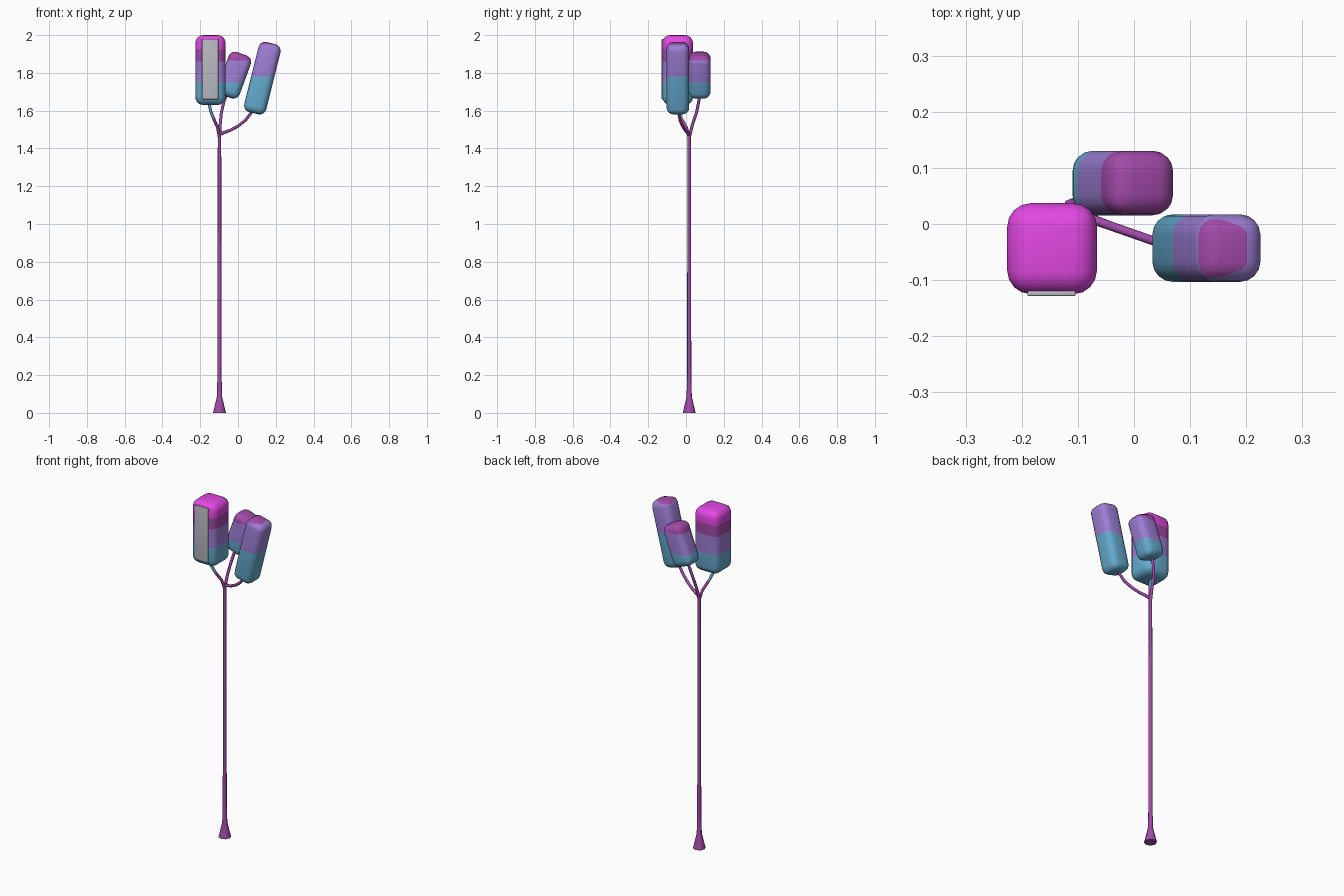
import bpy, bmesh, math
from mathutils import Matrix, Vector

if "Cube" in bpy.data.objects:
    bpy.data.objects.remove(bpy.data.objects["Cube"])


def material(name, r, g, b):
    lin = [((c / 255 + 0.055) / 1.055) ** 2.4 for c in (r, g, b)]
    m = bpy.data.materials.new(name)
    m.diffuse_color = (*lin, 1)
    m.use_nodes = True
    m.node_tree.nodes["Principled BSDF"].inputs["Base Color"].default_value = m.diffuse_color
    return m


BLUE = material("steel_blue", 102, 172, 208)
VIOLET = material("violet", 156, 126, 212)
PURPLE = material("dark_purple", 162, 74, 170)
MAGENTA = material("magenta", 226, 72, 226)
GREY = material("pale_grey", 186, 186, 196)


def finish(obj, angle=40):
    bpy.ops.object.select_all(action='DESELECT')
    obj.select_set(True)
    bpy.context.view_layer.objects.active = obj
    bpy.ops.object.shade_smooth_by_angle(angle=math.radians(angle))


def rounded_box(name, center, size, tilt, radius, mats, cuts):
    """Rounded box tilted about y, split into colour bands at world heights."""
    bm = bmesh.new()
    bmesh.ops.create_cube(bm, size=1)
    bmesh.ops.scale(bm, vec=size, verts=bm.verts)
    bmesh.ops.bevel(bm, geom=bm.edges[:], offset=radius, segments=4,
                    profile=0.5, affect='EDGES')
    bmesh.ops.transform(bm, verts=bm.verts, matrix=Matrix.Translation(center)
                        @ Matrix.Rotation(math.radians(tilt), 4, 'Y'))
    for z in cuts:
        bmesh.ops.bisect_plane(bm, geom=bm.verts[:] + bm.edges[:] + bm.faces[:],
                               plane_co=(0, 0, z), plane_no=(0, 0, 1))
    for f in bm.faces:
        f.material_index = sum(f.calc_center_median().z > z for z in cuts)
    me = bpy.data.meshes.new(name)
    bm.to_mesh(me)
    bm.free()
    for m in mats:
        me.materials.append(m)
    obj = bpy.data.objects.new(name, me)
    bpy.context.collection.objects.link(obj)
    finish(obj)
    return obj


def tube(name, points, mats, split=99):
    """Tapered tube through (x, y, z, radius) points."""
    cu = bpy.data.curves.new(name, 'CURVE')
    cu.dimensions = '3D'
    cu.bevel_depth = 1
    cu.bevel_resolution = 2
    cu.use_fill_caps = True
    sp = cu.splines.new('POLY')
    sp.points.add(len(points) - 1)
    for p, (x, y, z, r) in zip(sp.points, points):
        p.co = (x, y, z, 1)
        p.radius = r
    obj = bpy.data.objects.new(name, cu)
    bpy.context.collection.objects.link(obj)
    bpy.ops.object.select_all(action='DESELECT')
    obj.select_set(True)
    bpy.context.view_layer.objects.active = obj
    bpy.ops.object.convert(target='MESH')
    obj = bpy.context.view_layer.objects.active
    obj.data.materials.clear()
    for m in mats:
        obj.data.materials.append(m)
    for f in obj.data.polygons:
        f.material_index = int(f.center.z > split)
    finish(obj, 50)
    return obj


# Three pods with horizontal colour bands
rounded_box("large_pod", (-0.146, -0.044, 1.815), (0.16, 0.162, 0.37), 0, 0.042,
            [BLUE, VIOLET, PURPLE, MAGENTA], [1.75, 1.86, 1.925])
rounded_box("tall_tilted_pod", (0.129, -0.043, 1.772), (0.12, 0.12, 0.382), 14, 0.036,
            [BLUE, VIOLET, PURPLE], [1.78, 1.95])
rounded_box("small_tilted_pod", (-0.02, 0.073, 1.788), (0.125, 0.115, 0.24), 20, 0.036,
            [BLUE, VIOLET, PURPLE], [1.75, 1.865])

# Pale plate on the front of the large pod
rounded_box("front_panel", (-0.147, -0.124, 1.82), (0.086, 0.009, 0.32), 0, 0.003,
            [GREY], [])

# Pole with flared foot
PX, PY = -0.098, 0.017
tube("pole", [(PX, PY, 0, 0.034), (PX, PY, 0.085, 0.014), (PX, PY, 0.2, 0.011),
              (PX, PY, 1.08, 0.010), (PX, PY, 1.49, 0.009)], [PURPLE])

# Branches from the fork to each pod
tube("large_pod_branch", [(PX, PY, 1.46, 0.009), (-0.108, 0.002, 1.51, 0.008),
                          (-0.130, -0.025, 1.56, 0.008), (-0.145, -0.04, 1.60, 0.008),
                          (-0.155, -0.045, 1.65, 0.008)], [PURPLE, BLUE], 1.56)
tube("tall_pod_branch", [(PX, PY, 1.475, 0.009), (-0.04, -0.004, 1.497, 0.008),
                         (0.0, -0.018, 1.518, 0.008), (0.04, -0.032, 1.55, 0.008),
                         (0.085, -0.042, 1.61, 0.008)], [PURPLE])
tube("small_pod_branch", [(PX, PY, 1.46, 0.009), (-0.094, 0.035, 1.53, 0.008),
                          (-0.088, 0.056, 1.59, 0.008), (-0.074, 0.068, 1.65, 0.008),
                          (-0.055, 0.072, 1.70, 0.008)], [PURPLE])
